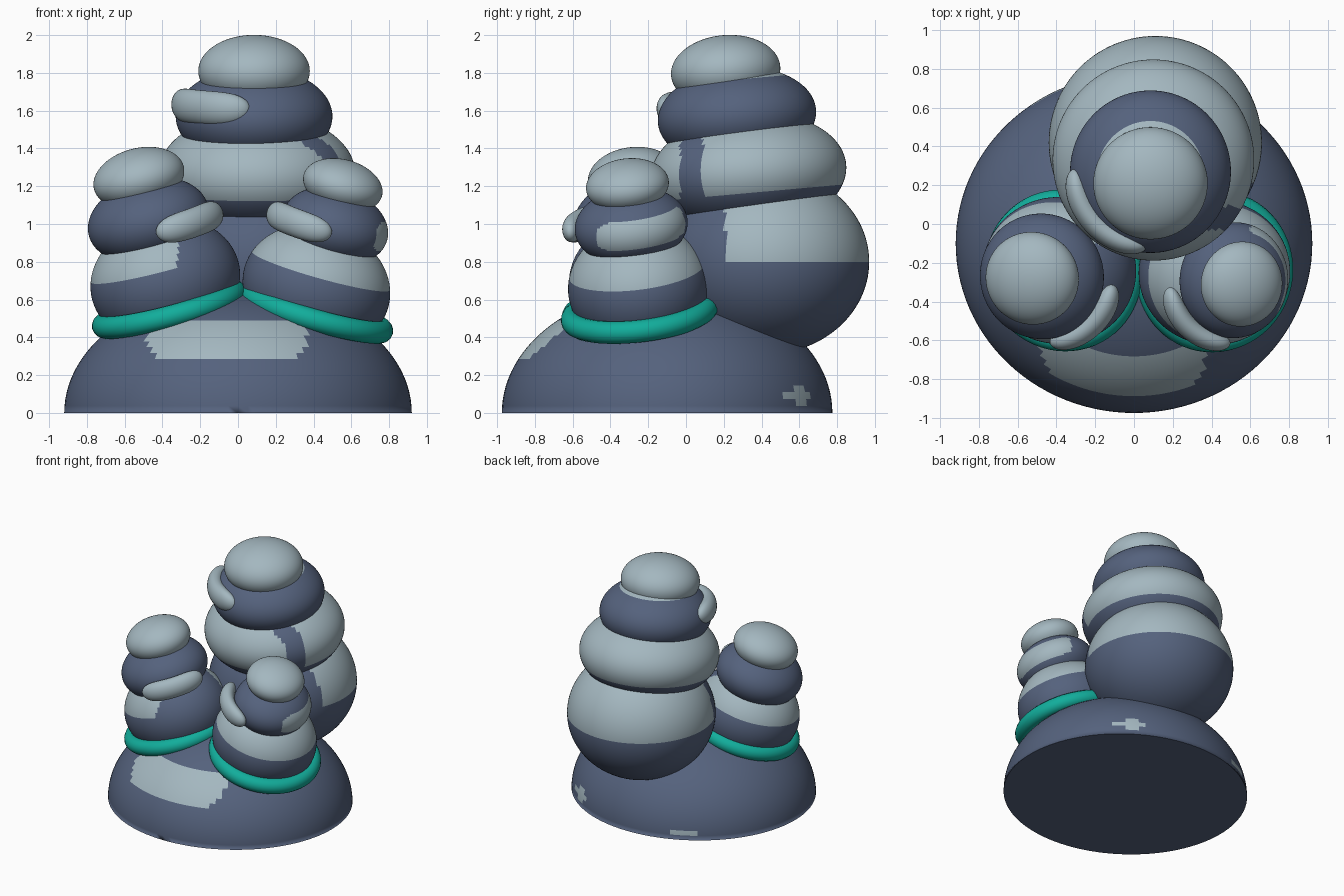
import bpy, bmesh, math
from mathutils import Vector

if "Cube" in bpy.data.objects:
    bpy.data.objects.remove(bpy.data.objects["Cube"])


def material(name, rgb):
    m = bpy.data.materials.new(name)
    m.diffuse_color = (*rgb, 1)
    m.use_nodes = True
    m.node_tree.nodes["Principled BSDF"].inputs["Base Color"].default_value = m.diffuse_color
    return m


DARK = material("slate_blue", (0.09, 0.122, 0.205))
LIGHT = material("pale_grey", (0.37, 0.475, 0.525))
TEAL = material("teal", (0.006, 0.42, 0.33))


def finish(bm, name, mats):
    bmesh.ops.recalc_face_normals(bm, faces=bm.faces)
    me = bpy.data.meshes.new(name)
    bm.to_mesh(me)
    bm.free()
    for m in mats:
        me.materials.append(m)
    ob = bpy.data.objects.new(name, me)
    bpy.context.collection.objects.link(ob)
    me.shade_smooth()
    return ob


def lean(axis):
    return Vector((0, 0, 1)).rotation_difference(Vector(axis)).to_matrix()


def blob(name, centre, radii, axis, mats=(DARK, LIGHT), rule=None, flat_base=False):
    """Tilted ellipsoid; rule(world, local) chooses the pale patches."""
    bm = bmesh.new()
    bmesh.ops.create_uvsphere(bm, u_segments=112, v_segments=56, radius=1)
    rot, c = lean(axis), Vector(centre)
    inv = rot.transposed()
    for v in bm.verts:
        v.co = c + rot @ Vector([a * b for a, b in zip(v.co, radii)])
    if flat_base:
        r = bmesh.ops.bisect_plane(bm, geom=bm.verts[:] + bm.edges[:] + bm.faces[:],
                                   plane_co=(0, 0, 0), plane_no=(0, 0, 1), clear_inner=True)
        edges = [e for e in bm.edges if e.is_boundary]
        bmesh.ops.edgeloop_fill(bm, edges=edges)
        bmesh.ops.split_edges(bm, edges=edges)
    if rule:
        for f in bm.faces:
            w = f.calc_center_median()
            f.material_index = int(bool(rule(w, inv @ (w - c))))
    return finish(bm, name, mats)


def snout(name, centre, axis, radius, a0, a1, thick, tall):
    """Rounded bar bent around a tower."""
    bm = bmesh.new()
    bmesh.ops.create_uvsphere(bm, u_segments=40, v_segments=28, radius=1)
    rot, c = lean(axis), Vector(centre)
    for v in bm.verts:
        s, d, h = v.co.z, v.co.x, v.co.y
        fat = math.sqrt(1 + s * s)
        a = math.radians((a0 + a1) / 2 + (a1 - a0) / 2 * s)
        r = radius + thick * d * fat
        v.co = c + rot @ Vector((r * math.cos(a), r * math.sin(a), tall * h * fat))
    return finish(bm, name, (LIGHT,))


def ring(name, centre, axis, major, minor):
    bm = bmesh.new()
    rot, c, n, k = lean(axis), Vector(centre), 64, 16
    rows = []
    for i in range(n):
        a = 2 * math.pi * i / n
        row = []
        for j in range(k):
            b = 2 * math.pi * j / k
            r = major + minor * math.cos(b)
            row.append(bm.verts.new(c + rot @ Vector((r * math.cos(a), r * math.sin(a), minor * math.sin(b)))))
        rows.append(row)
    for i in range(n):
        for j in range(k):
            p, q = rows[i], rows[(i + 1) % n]
            bm.faces.new((p[j], q[j], q[(j + 1) % k], p[(j + 1) % k]))
    return finish(bm, name, (TEAL,))


def oval(u, v, cu, cv, ru, rv, p=4):
    return abs((u - cu) / ru) ** p + abs((v - cv) / rv) ** p < 1


UP = (0, 0, 1)
BIG = (0, -0.09, 1)
LEFT = (-0.26, -0.12, 1)
RIGHT = (0.28, -0.12, 1)

# Domed base with belly patch and small back spots
blob("base_dome", (0, -0.1, 0), (0.92, 0.875, 0.655), UP, flat_base=True,
     rule=lambda w, l: (w.y < -0.4 and oval(w.x, w.z, -0.06, 0.39, 0.42, 0.11))
     or (w.y > 0.3 and (oval(w.x, w.z, 0.53, 0.09, 0.1, 0.04, 2)
                        or oval(w.x, w.z, -0.45, 0.06, 0.09, 0.025, 2))))

# Large rear tower
blob("big_lower", (0.11, 0.42, 0.80), (0.55, 0.55, 0.49), UP,
     rule=lambda w, l: w.z > 0.79 and w.y > 0.21)
blob("big_middle", (0.1, 0.33, 1.27), (0.52, 0.52, 0.32), BIG,
     rule=lambda w, l: l.z > -0.11 and not (w.x > 0.3 and -0.03 < w.y < 0.09))
blob("big_head", (0.085, 0.27, 1.57), (0.415, 0.42, 0.26), BIG,
     rule=lambda w, l: l.z > 0.19)
blob("big_cap", (0.085, 0.21, 1.81), (0.295, 0.29, 0.19), BIG, (LIGHT,))
snout("big_snout", (0.08, 0.27, 1.64), BIG, 0.385, 178, 268, 0.065, 0.092)

# Small left tower
ring("left_ring", (-0.365, -0.24, 0.55), LEFT, 0.36, 0.06)
blob("left_lower", (-0.385, -0.24, 0.70), (0.4, 0.38, 0.33), LEFT,
     rule=lambda w, l: l.z > 0.09 and (w.x < -0.32 or w.y > -0.1))
blob("left_head", (-0.475, -0.27, 1.02), (0.325, 0.325, 0.22), LEFT)
blob("left_cap", (-0.525, -0.28, 1.245), (0.245, 0.24, 0.155), LEFT, (LIGHT,))
snout("left_snout", (-0.45, -0.26, 0.985), LEFT, 0.35, -88, -8, 0.06, 0.078)

# Small right tower
ring("right_ring", (0.415, -0.245, 0.53), RIGHT, 0.36, 0.06)
blob("right_lower", (0.415, -0.25, 0.665), (0.395, 0.375, 0.33), RIGHT,
     rule=lambda w, l: l.z > 0.09)
blob("right_head", (0.515, -0.29, 0.99), (0.285, 0.3, 0.2), RIGHT,
     rule=lambda w, l: w.x > 0.6 and oval(w.y, l.z, -0.23, 0.02, 0.24, 0.08))
blob("right_cap", (0.555, -0.31, 1.205), (0.215, 0.22, 0.135), RIGHT, (LIGHT,))
snout("right_snout", (0.49, -0.3, 0.985), RIGHT, 0.315, 184, 272, 0.055, 0.075)
